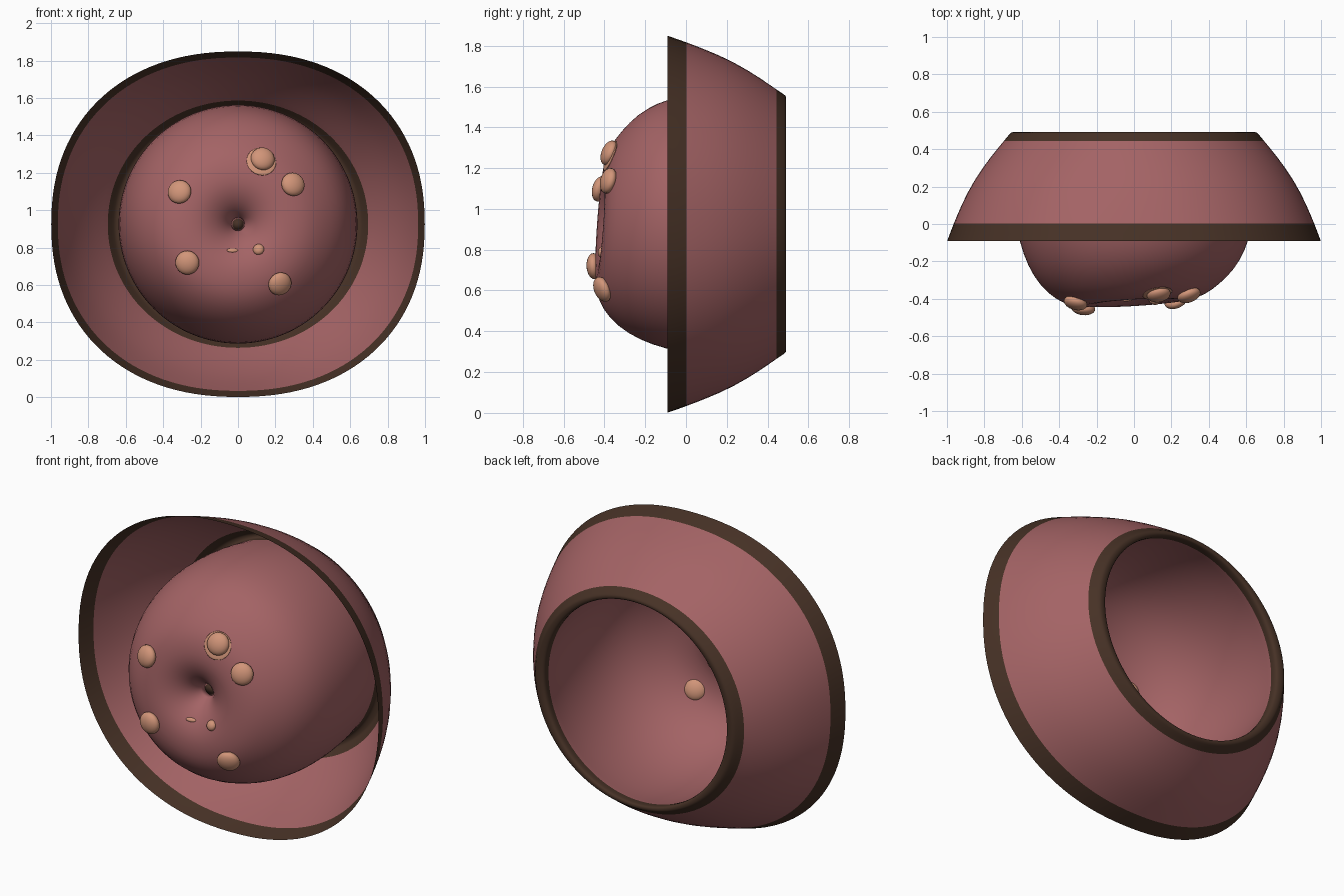
import bpy, bmesh
from math import cos, sin, pi, copysign
from mathutils import Vector

if "Cube" in bpy.data.objects:
    bpy.data.objects.remove(bpy.data.objects["Cube"], do_unlink=True)


def material(name, rgb):
    m = bpy.data.materials.new(name)
    m.use_nodes = True
    m.diffuse_color = (*rgb, 1)
    m.node_tree.nodes["Principled BSDF"].inputs["Base Color"].default_value = (*rgb, 1)
    return m


rose = material("dusty rose", (0.37, 0.125, 0.13))
brown = material("dark brown", (0.062, 0.031, 0.019))
tan = material("tan", (0.64, 0.30, 0.19))

CENTRE_Z = 0.925
SIDES = 64

# Dimpled crown, then the folded back rim, then the flaring brim:
# half width, depth along y, height ratio
profile = [
    (0.03, -0.27, 1), (0.05, -0.31, 1), (0.09, -0.36, 1), (0.15, -0.40, 1),
    (0.22, -0.423, 1), (0.30, -0.42, 1), (0.38, -0.40, 1), (0.46, -0.345, 1),
    (0.54, -0.26, 1), (0.595, -0.15, 1), (0.625, -0.04, 1), (0.64, 0.08, 1),
    (0.64, 0.22, 1), (0.625, 0.36, 1), (0.605, 0.45, 1), (0.605, 0.48, 1),
    (0.62, 0.49, 0.98), (0.65, 0.493, 0.96), (0.665, 0.485, 0.955), (0.69, 0.45, 0.95),
    (0.76, 0.37, 0.94), (0.86, 0.23, 0.93), (0.925, 0.1, 0.925),
    (0.97, -0.01, 0.925), (0.985, -0.05, 0.925), (1.0, -0.09, 0.925),
]


def ring_point(r, y, ratio, a):
    # The brim is slightly squarer than an ellipse; the crown face is tilted
    power = 1 - 0.1 * max(0, (r - 0.66) / 0.34)
    x = r * copysign(abs(cos(a)) ** power, cos(a))
    z = r * ratio * copysign(abs(sin(a)) ** power, sin(a))
    tilt = min(1, max(0, (-0.1 - y) / 0.25))
    return Vector((x, y + tilt * (0.06 * x + 0.07 * z), z + CENTRE_Z))


# Hat shell
bm = bmesh.new()
rings = [[bm.verts.new(ring_point(*p, 2 * pi * i / SIDES)) for i in range(SIDES)]
         for p in profile]
core = bm.faces.new(rings[0])
core.material_index = 1
for k in range(len(rings) - 1):
    mid_y = (profile[k][1] + profile[k + 1][1]) / 2
    is_brim = profile[k][0] > 0.9
    for i in range(SIDES):
        j = (i + 1) % SIDES
        f = bm.faces.new((rings[k][i], rings[k][j], rings[k + 1][j], rings[k + 1][i]))
        f.material_index = int(mid_y > 0.45 or (is_brim and mid_y < -0.01))
for f in bm.faces:
    f.smooth = True
mesh = bpy.data.meshes.new("hat_shell")
bm.to_mesh(mesh)
bm.free()
shell = bpy.data.objects.new("hat_shell", mesh)
bpy.context.collection.objects.link(shell)
mesh.materials.append(rose)
mesh.materials.append(brown)
sub = shell.modifiers.new("smooth", "SUBSURF")
sub.levels = sub.render_levels = 1
bpy.context.view_layer.update()
surface = shell.evaluated_get(bpy.context.evaluated_depsgraph_get())


def stud(name, x, z, size, lift=0.0):
    # Flattened ball laid on the crown, facing along its surface
    hit, where, normal, _ = surface.ray_cast(Vector((x, -2, z)), Vector((0, 1, 0)))
    if normal.y > 0:
        normal = -normal
    bpy.ops.mesh.primitive_uv_sphere_add(segments=24, ring_count=12, radius=1,
                                         location=where + normal * lift)
    ob = bpy.context.object
    ob.name = name
    ob.scale = size
    ob.rotation_euler = normal.to_track_quat("Z", "Y").to_euler()
    ob.data.materials.append(tan)
    bpy.ops.object.shade_smooth()


# Round studs, their backing pad and the small spots
for x, z in [(0.13, 1.27), (0.29, 1.135), (-0.31, 1.095), (-0.27, 0.72), (0.22, 0.61)]:
    stud("stud", x, z, (0.064, 0.064, 0.036), 0.012)
stud("stud_pad", 0.125, 1.26, (0.08, 0.08, 0.01))
stud("small_stud", 0.11, 0.79, (0.03, 0.03, 0.022))
stud("flat_spot", -0.03, 0.785, (0.03, 0.012, 0.008))
